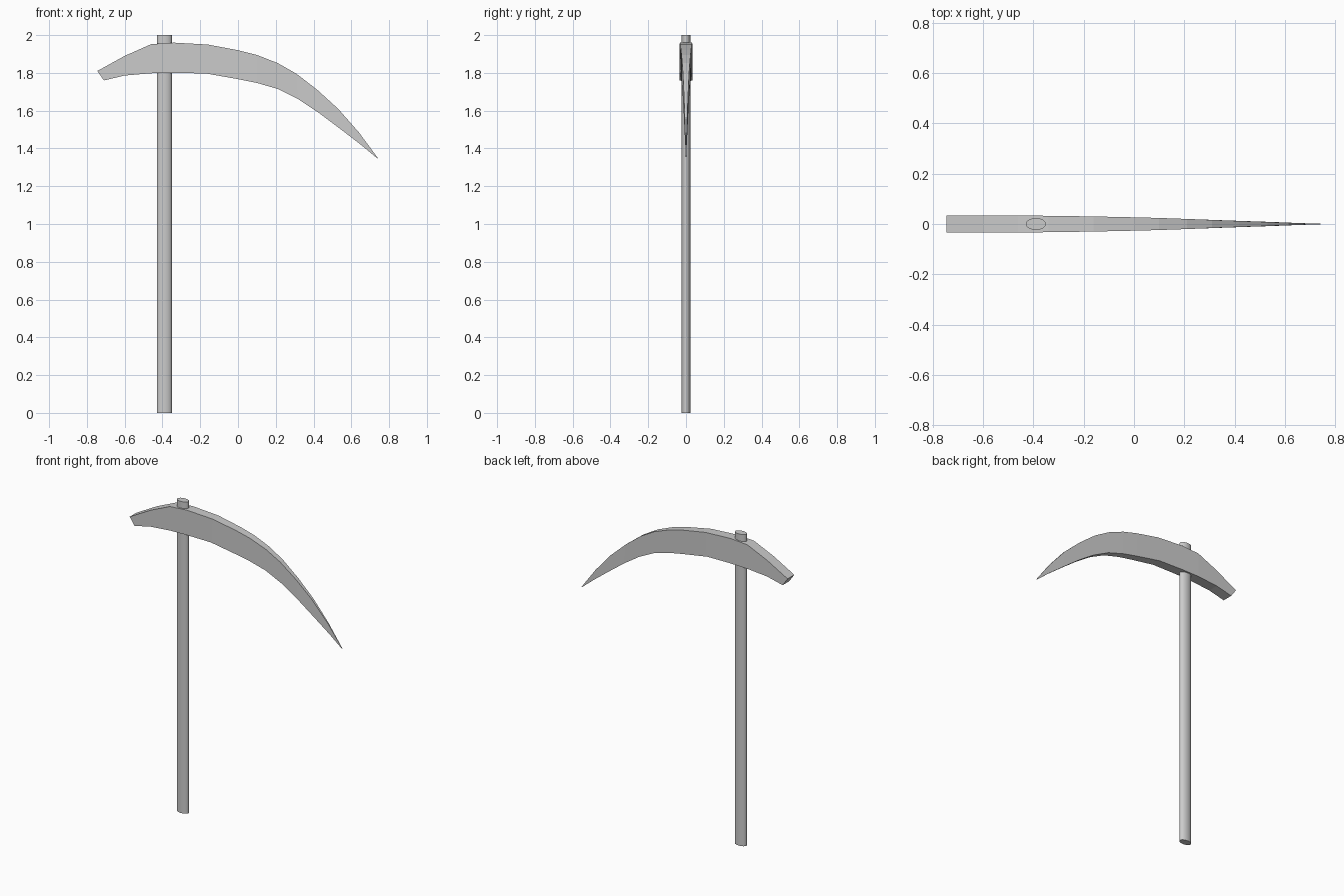
import bpy, bmesh

if "Cube" in bpy.data.objects:
    bpy.data.objects.remove(bpy.data.objects["Cube"])

# Wooden shaft: oval cylinder through the head
bpy.ops.mesh.primitive_cylinder_add(vertices=24, radius=1, depth=2, location=(-0.39, 0, 1))
shaft = bpy.context.object
shaft.name = "shaft"
shaft.scale = (0.04, 0.0235, 1)
bpy.ops.object.transform_apply(location=False, rotation=False, scale=True)
bpy.ops.object.shade_smooth_by_angle()

# Curved head stations: top x, top z, bottom x, bottom z, half thickness
stations = [
    (-0.745, 1.81, -0.71, 1.76, 0.034),
    (-0.60, 1.89, -0.60, 1.786, 0.034),
    (-0.46, 1.952, -0.46, 1.798, 0.034),
    (-0.34, 1.96, -0.34, 1.80, 0.0325),
    (-0.16, 1.95, -0.17, 1.797, 0.030),
    (0.00, 1.92, 0.00, 1.767, 0.0265),
    (0.10, 1.895, 0.10, 1.747, 0.024),
    (0.21, 1.852, 0.21, 1.715, 0.020),
    (0.31, 1.795, 0.32, 1.66, 0.016),
    (0.42, 1.71, 0.43, 1.587, 0.012),
    (0.53, 1.61, 0.55, 1.497, 0.008),
    (0.64, 1.485, 0.65, 1.42, 0.004),
    (0.74, 1.35, 0.738, 1.347, 0.001),
]
bm = bmesh.new()
rings = []
for tx, tz, bx, bz, w in stations:
    rings.append([bm.verts.new(p) for p in
                  ((tx, -w, tz), (tx, w, tz), (bx, w, bz), (bx, -w, bz))])
for a, b in zip(rings, rings[1:]):
    for i in range(4):
        j = (i + 1) % 4
        bm.faces.new((a[i], a[j], b[j], b[i]))
bm.faces.new(rings[0])
bm.faces.new(rings[-1])
bmesh.ops.recalc_face_normals(bm, faces=bm.faces)
mesh = bpy.data.meshes.new("pick_head")
bm.to_mesh(mesh)
bm.free()
head = bpy.data.objects.new("pick_head", mesh)
bpy.context.collection.objects.link(head)
